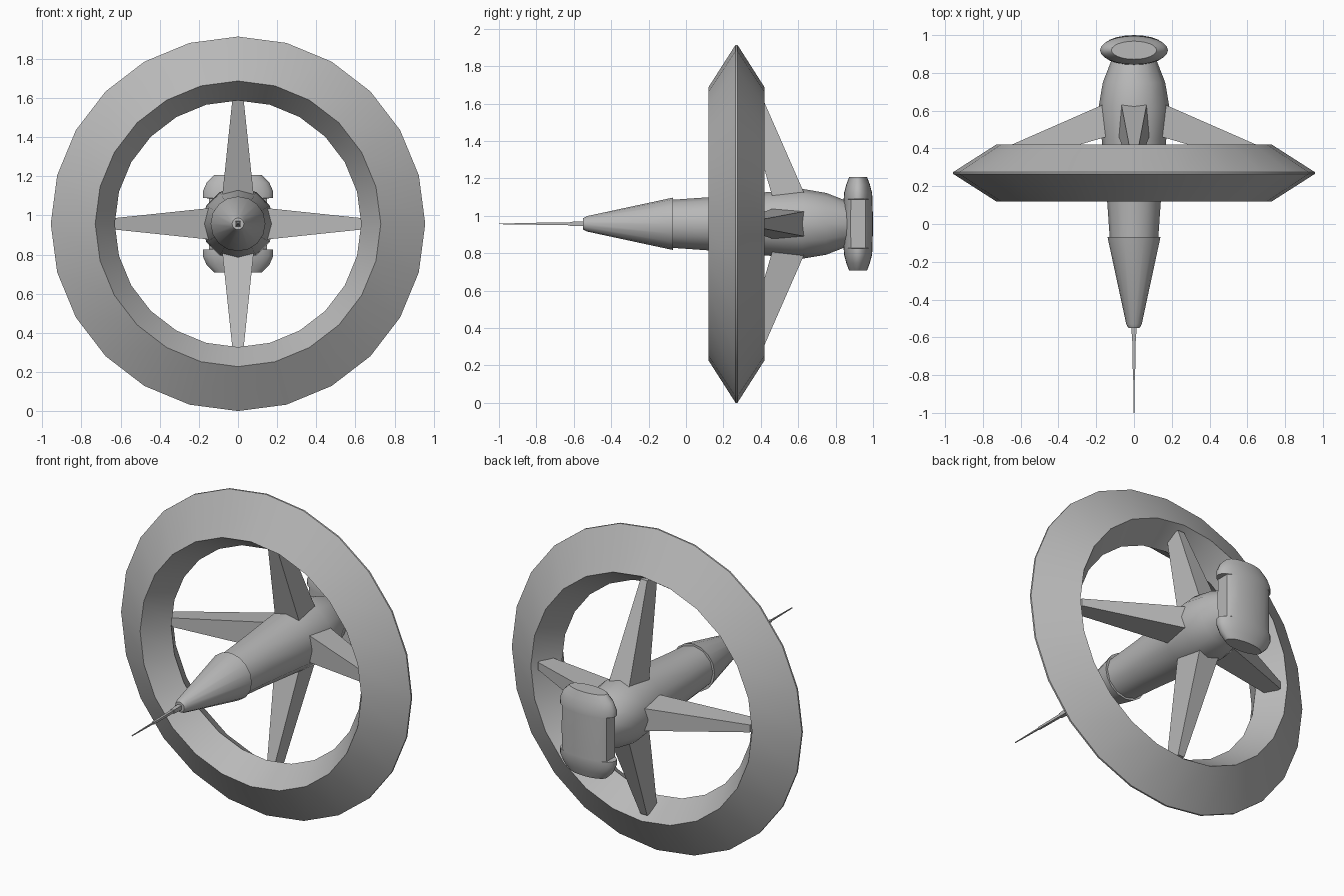
import bpy, bmesh, math
from mathutils import Matrix, Vector

if "Cube" in bpy.data.objects:
    bpy.data.objects.remove(bpy.data.objects["Cube"])

CENTRE = Vector((0, 0, 0.957))

hull_grey = bpy.data.materials.new("hull_grey")
hull_grey.use_nodes = True
colour = (0.48, 0.48, 0.48, 1)
hull_grey.diffuse_color = colour
hull_grey.node_tree.nodes["Principled BSDF"].inputs["Base Color"].default_value = colour


def loft(name, rings, closed=False, smooth=35):
    """Skin a list of equal-length point rings, capped or joined end to end."""
    bm = bmesh.new()
    rows = [[bm.verts.new(p) for p in ring] for ring in rings]
    pairs = list(zip(rows, rows[1:]))
    if closed:
        pairs.append((rows[-1], rows[0]))
    else:
        bm.faces.new(rows[0])
        bm.faces.new(rows[-1])
    for a, b in pairs:
        for i in range(len(a)):
            j = (i + 1) % len(a)
            bm.faces.new((a[i], a[j], b[j], b[i]))
    bmesh.ops.recalc_face_normals(bm, faces=bm.faces)
    mesh = bpy.data.meshes.new(name)
    bm.to_mesh(mesh)
    bm.free()
    mesh.materials.append(hull_grey)
    obj = bpy.data.objects.new(name, mesh)
    bpy.context.collection.objects.link(obj)
    obj.location = CENTRE
    if smooth:
        bpy.ops.object.select_all(action="DESELECT")
        obj.select_set(True)
        bpy.context.view_layer.objects.active = obj
        bpy.ops.object.shade_smooth_by_angle(angle=math.radians(smooth))
    return obj


def lathe(name, profile, sides, turn=0.0, **options):
    """Spin (y, radius) points around the long axis."""
    angles = [turn + math.tau * i / sides for i in range(sides)]
    return loft(name, [[(r * math.sin(a), y, r * math.cos(a)) for a in angles]
                       for y, r in profile], **options)


# Ring wing with a diamond section
lathe("ring_wing", [(0.12, 0.73), (0.265, 0.957), (0.275, 0.957),
                    (0.42, 0.73), (0.27, 0.63)], 24, closed=True, smooth=30)

# Fuselage, nose cone and stepped probe
lathe("fuselage", [(-0.08, 0.128), (0.12, 0.142), (0.45, 0.171), (0.62, 0.187),
                   (0.75, 0.165), (0.87, 0.118)], 12)
lathe("nose_cone", [(-0.55, 0.03), (-0.53, 0.041), (-0.07, 0.14)], 16)
lathe("nose_probe", [(-0.54, 0.019), (-0.62, 0.015), (-0.62, 0.011), (-0.8, 0.009),
                     (-0.8, 0.006), (-1.0, 0.003)], 4, turn=math.pi / 4, smooth=0)


# Four tapered struts joining fuselage and ring
def strut_section(radius, front, back, half_front, half_back):
    return [Vector(p) for p in ((-half_front, front, radius), (half_front, front, radius),
                                (half_back, back, radius), (-half_back, back, radius))]


root = strut_section(0.1, 0.475, 0.66, 0.085, 0.072)
tip = strut_section(0.7, 0.3, 0.397, 0.022, 0.022)
for i, side in enumerate(("top", "left", "bottom", "right")):
    spin = Matrix.Rotation(i * math.pi / 2, 3, "Y")
    loft(side + "_strut", [[spin @ p for p in ring] for ring in (root, tip)], smooth=0)


# Oval tail pod, with a slot along each side
def oval(z, half_x, half_y, limit=1.0):
    angles = [math.tau * i / 24 for i in range(24)]
    return [(max(-limit, min(limit, half_x * math.cos(a))),
             0.92 + half_y * math.sin(a), z) for a in angles]


upper = [(0.0, 0.18, 0.08, 0.148), (0.13, 0.18, 0.077, 0.148), (0.132, 0.18, 0.077),
         (0.165, 0.18, 0.075), (0.21, 0.16, 0.063), (0.25, 0.12, 0.048)]
lower = [(-s[0],) + s[1:] for s in reversed(upper[1:])]
loft("tail_pod", [oval(*s) for s in lower + upper])
